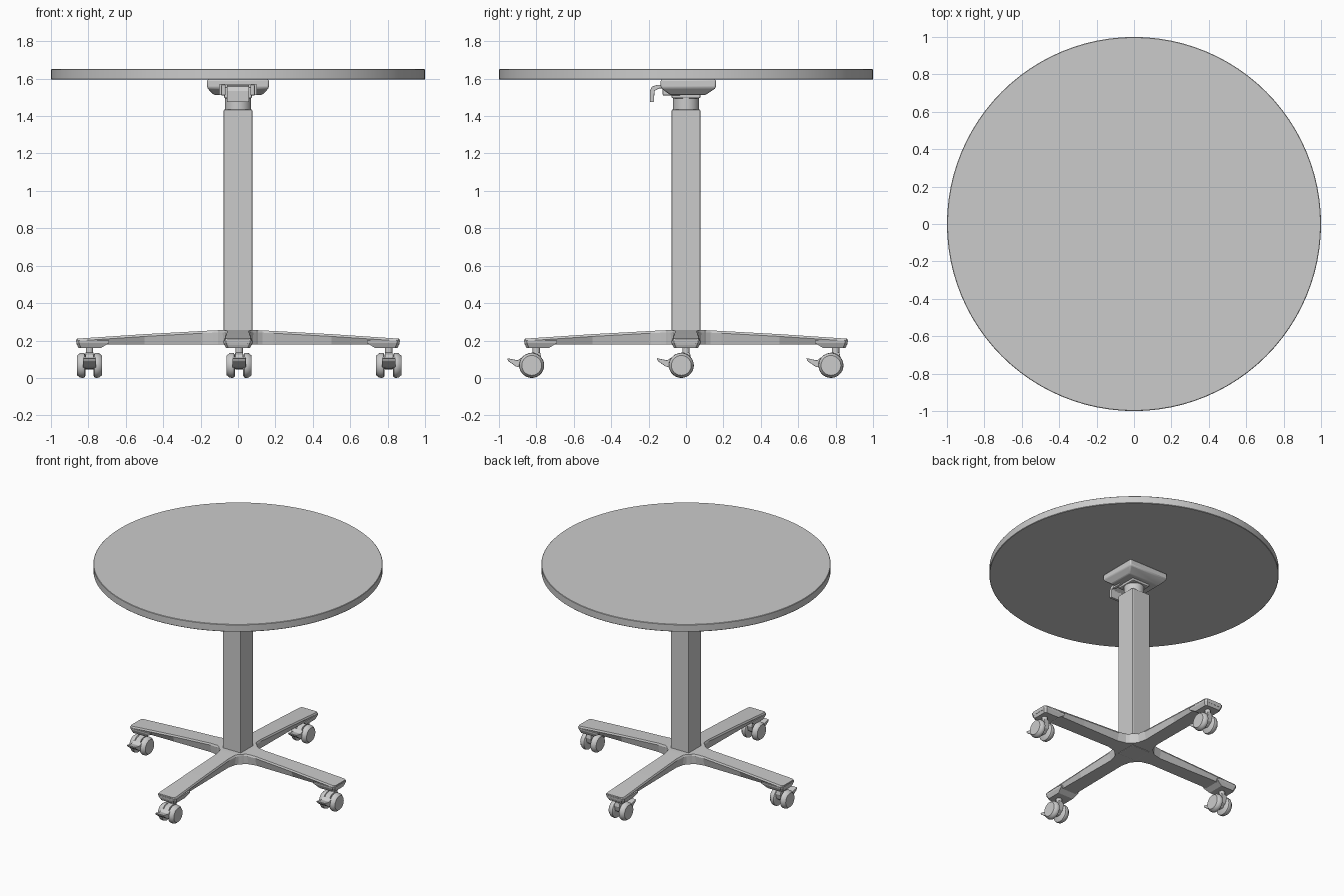
import bpy, bmesh, math
from mathutils import Matrix, Vector

if "Cube" in bpy.data.objects:
    bpy.data.objects.remove(bpy.data.objects["Cube"])


def finish(name, bm, smooth=False, bevel=0.0):
    bmesh.ops.remove_doubles(bm, verts=bm.verts, dist=1e-5)
    bmesh.ops.recalc_face_normals(bm, faces=bm.faces)
    me = bpy.data.meshes.new(name)
    bm.to_mesh(me)
    bm.free()
    ob = bpy.data.objects.new(name, me)
    bpy.context.collection.objects.link(ob)
    if bevel:
        m = ob.modifiers.new("bevel", "BEVEL")
        m.width, m.segments, m.limit_method = bevel, 2, "ANGLE"
    if smooth:
        bpy.ops.object.select_all(action="DESELECT")
        ob.select_set(True)
        bpy.context.view_layer.objects.active = ob
        bpy.ops.object.shade_smooth_by_angle(angle=math.radians(35))
    return ob


def loft(name, rings, mat=Matrix(), **kw):
    """Skin a list of point rings and close both ends."""
    bm = bmesh.new()
    vs = [[bm.verts.new(mat @ Vector(p)) for p in r] for r in rings]
    n = len(vs[0])
    for a, b in zip(vs, vs[1:]):
        for i in range(n):
            j = (i + 1) % n
            bm.faces.new((a[i], a[j], b[j], b[i]))
    bm.faces.new(vs[0])
    bm.faces.new(vs[-1])
    return finish(name, bm, **kw)


def rect(x0, x1, y0, y1, z):
    return [(x0, y0, z), (x1, y0, z), (x1, y1, z), (x0, y1, z)]


def box(name, x0, x1, y0, y1, z0, z1, mat=Matrix(), **kw):
    return loft(name, [rect(x0, x1, y0, y1, z) for z in (z0, z1)], mat, **kw)


def lathe(name, prof, mat=Matrix(), n=32):
    """Rings of (radius, height) about z."""
    rings = [[(r * math.cos(2 * math.pi * i / n), r * math.sin(2 * math.pi * i / n), z)
              for i in range(n)] for r, z in prof]
    return loft(name, rings, mat, smooth=True)


def prism(name, yz, hw, mat=Matrix(), **kw):
    """Side profile in y, z extruded to both sides in x."""
    return loft(name, [[(s * hw, y, z) for y, z in yz] for s in (-1, 1)], mat, **kw)


# Table top and column
lathe("table_top", [(0.997, 1.595), (1.0, 1.598), (1.0, 1.648), (0.997, 1.651)], n=96)
box("column", -0.077, 0.077, -0.077, 0.077, 0.175, 1.435, bevel=0.006)
lathe("inner_tube", [(0.07, 1.42), (0.07, 1.505)])

# Tilt bracket under the top, with a channel open to the front
bracket = loft("tilt_bracket", [
    rect(-0.165, 0.165, -0.135, 0.16, 1.596),
    rect(-0.165, 0.165, -0.135, 0.16, 1.55),
    rect(-0.13, 0.13, -0.085, 0.105, 1.513)], bevel=0.008, smooth=True)
cutter = box("channel_cutter", -0.1, 0.1, -0.3, -0.04, 1.4, 1.568)
cutter.hide_render = True
cutter.hide_set(True)
cut = bracket.modifiers.new("channel", "BOOLEAN")
cut.operation, cut.object, cut.solver = "DIFFERENCE", cutter, "EXACT"
box("tilt_block", -0.075, 0.075, -0.078, 0.078, 1.495, 1.555, bevel=0.008)
for s in (-1, 1):
    box("hinge_cheek", s * 0.078 - 0.012, s * 0.078 + 0.012, -0.125, -0.03,
        1.51, 1.569, bevel=0.006)

# Hooked release lever
prism("release_lever", [
    (-0.06, 1.548), (-0.145, 1.548), (-0.168, 1.535), (-0.172, 1.475), (-0.192, 1.475),
    (-0.193, 1.535), (-0.182, 1.558), (-0.155, 1.567), (-0.06, 1.567)],
    0.06, bevel=0.003)

# Four-star base: stations of x, top half width, bottom half width, top height
stations = [(0.0, 0.0, 0.0, 0.255), (0.095, 0.095, 0.095, 0.255), (0.108, 0.082, 0.08, 0.255),
            (0.13, 0.07, 0.066, 0.254), (0.19, 0.063, 0.052, 0.251), (0.5, 0.068, 0.055, 0.234),
            (0.845, 0.076, 0.06, 0.211), (0.858, 0.071, 0.056, 0.21), (0.863, 0.06, 0.05, 0.209)]
bm = bmesh.new()
for k in range(4):
    rot = Matrix.Rotation(k * math.pi / 2, 3, "Z")
    rows = []
    for x, t, b, z in stations:
        e = min(0.006, t) if x > 0.1 else 0.0
        pts = [(x, -b, 0.18), (x, -t, z - 0.012), (x, e - t, z),
               (x, t - e, z), (x, t, z - 0.012), (x, b, 0.18)]
        rows.append([bm.verts.new(rot @ Vector(p)) for p in pts])
    # hub wedge has only a top and a bottom
    a, b = rows[0], rows[1]
    bm.faces.new((a[2], b[2], b[3]))
    bm.faces.new((a[0], b[0], b[5]))
    for a, b in zip(rows[1:], rows[2:]):
        for i in range(6):
            j = (i + 1) % 6
            bm.faces.new((a[i], a[j], b[j], b[i]))
    bm.faces.new(rows[-1])
finish("star_base", bm)


# Foot pads: rectangular rings with clipped outer corners
def pad_ring(x0, x1, hw, z, c=0.014):
    return [(x0, -hw, z), (x1 - c, -hw, z), (x1, c - hw, z),
            (x1, hw - c, z), (x1 - c, hw, z), (x0, hw, z)]


# Casters all trail the same way, towards the front
for k in range(4):
    rot = Matrix.Rotation(k * math.pi / 2, 4, "Z")
    loft("foot_pad", [pad_ring(0.69, 0.866, 0.079, 0.2), pad_ring(0.69, 0.864, 0.077, 0.186),
                      pad_ring(0.735, 0.853, 0.064, 0.159)], rot)
    place = Matrix.Translation(rot @ Vector((0.8, 0, 0)) + Vector((0.006, 0, 0)))
    lathe("caster_stem", [(0.02, 0.1), (0.02, 0.165)], place, n=16)
    axle = place @ Matrix.Translation((0, -0.025, 0.067)) @ Matrix.Rotation(math.pi / 2, 4, "Y")
    for s in (-1, 1):
        lathe("caster_wheel", [(0.056, s * 0.022), (0.065, s * 0.028), (0.067, s * 0.036),
                               (0.065, s * 0.052), (0.056, s * 0.062), (0.053, s * 0.067)],
              axle, n=28)
    lathe("caster_axle", [(0.02, -0.03), (0.02, 0.03)], axle, n=16)
    prism("caster_hood", [(-0.085, 0.05), (-0.088, 0.095), (-0.06, 0.125), (-0.022, 0.136),
                          (0.02, 0.136), (0.026, 0.11), (0.015, 0.07), (-0.025, 0.045)],
          0.021, place, bevel=0.003)
    prism("brake_pedal", [(-0.075, 0.112), (-0.1, 0.094), (-0.157, 0.106), (-0.15, 0.09),
                          (-0.11, 0.062), (-0.085, 0.055)], 0.036, place, bevel=0.003)
